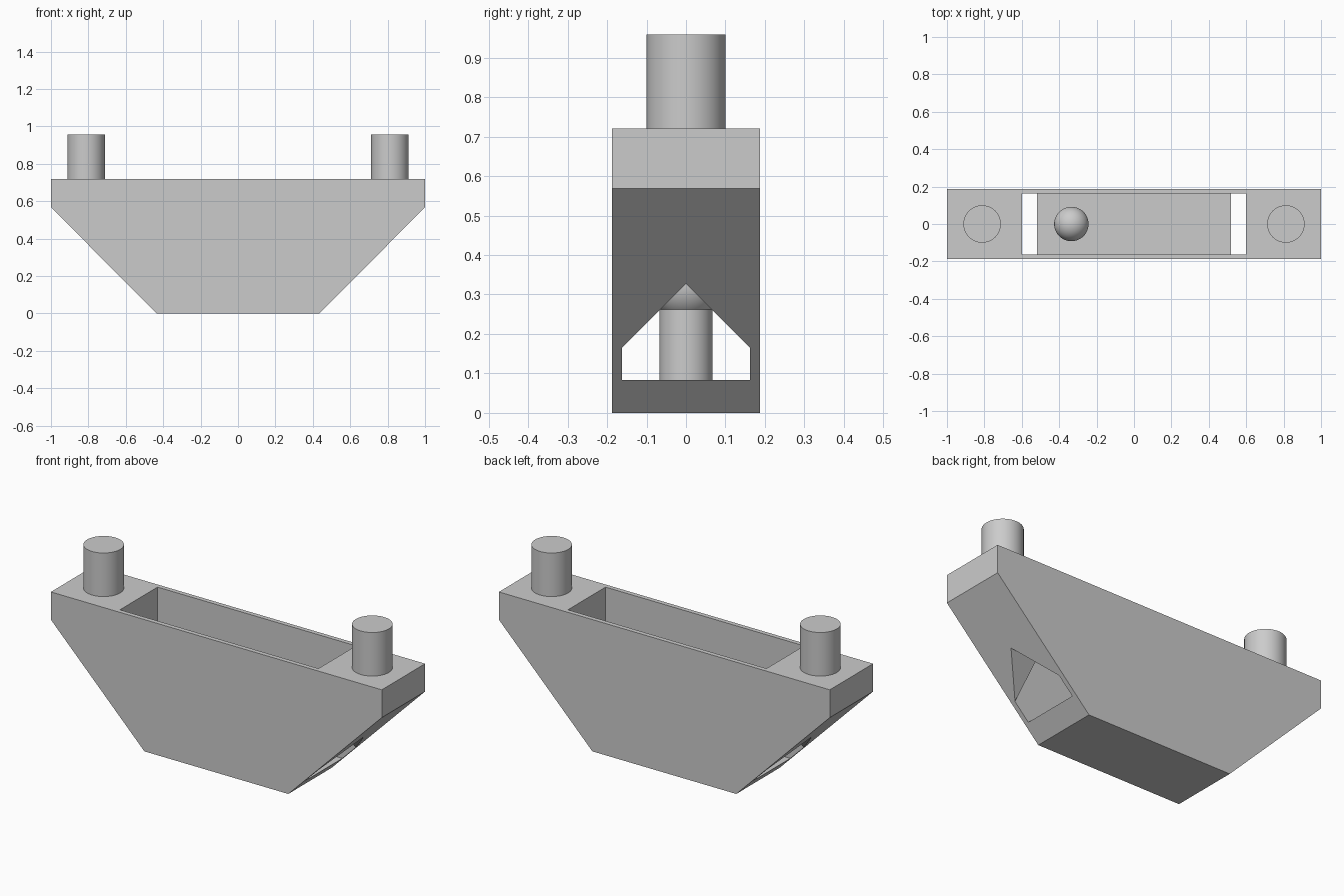
import bpy
import math
from mathutils import Vector

default = bpy.data.objects.get("Cube")
if default:
    bpy.data.objects.remove(default, do_unlink=True)

# Single plain grey material
grey = bpy.data.materials.new("light_grey")
grey.use_nodes = True
colour = (0.6, 0.6, 0.6, 1.0)
grey.diffuse_color = colour
grey.node_tree.nodes["Principled BSDF"].inputs["Base Color"].default_value = colour


def prism(name, profile, direction):
    """Extrude a closed outline of 3D points along a direction."""
    n = len(profile)
    start = [Vector(p) for p in profile]
    verts = start + [p + Vector(direction) for p in start]
    faces = [list(range(n))[::-1], list(range(n, 2 * n))]
    faces += [[i, (i + 1) % n, n + (i + 1) % n, n + i] for i in range(n)]
    mesh = bpy.data.meshes.new(name)
    mesh.from_pydata(verts, [], faces)
    obj = bpy.data.objects.new(name, mesh)
    bpy.context.collection.objects.link(obj)
    # Make the normals point outward
    bpy.context.view_layer.objects.active = obj
    bpy.ops.object.select_all(action='DESELECT')
    obj.select_set(True)
    bpy.ops.object.mode_set(mode='EDIT')
    bpy.ops.mesh.select_all(action='SELECT')
    bpy.ops.mesh.normals_make_consistent(inside=False)
    bpy.ops.object.mode_set(mode='OBJECT')
    mesh.materials.append(grey)
    return obj


def cut(target, cutter):
    """Subtract a cutter and discard it."""
    cutter.hide_render = True
    mod = target.modifiers.new("cut", 'BOOLEAN')
    mod.operation = 'DIFFERENCE'
    mod.solver = 'EXACT'
    mod.object = cutter
    bpy.context.view_layer.objects.active = target
    bpy.ops.object.modifier_apply(modifier=mod.name)
    bpy.data.objects.remove(cutter, do_unlink=True)


def post(name, x, radius, bottom, top):
    bpy.ops.mesh.primitive_cylinder_add(
        vertices=64, radius=radius, depth=top - bottom,
        location=(x, 0, (bottom + top) / 2))
    finish(name)


def finish(name):
    obj = bpy.context.object
    obj.name = name
    obj.data.materials.append(grey)
    bpy.ops.object.shade_smooth_by_angle(angle=math.radians(35))


# Main body: block with sloping ends
half_depth, top = 0.187, 0.72
half = [(0.435, 0), (1, 0.568), (1, top)]
outline = half + [(-x, z) for x, z in reversed(half)]
body = prism("body", [(x, -half_depth, z) for x, z in outline],
             (0, 2 * half_depth, 0))

# Open slot from the top down to the floor
inner, floor = 0.162, 0.083
slot = [(-0.6, -inner, floor), (0.6, -inner, floor),
        (0.6, inner, floor), (-0.6, inner, floor)]
cut(body, prism("slot_cutter", slot, (0, 0, 1)))

# Gabled passage through both sloping ends
w = inner - 0.0005
gable = [(-w, 0.09), (w, 0.09), (w, 0.166), (0, 0.327), (-w, 0.166)]
cut(body, prism("passage_cutter", [(-1.1, y, z) for y, z in gable],
                (2.2, 0, 0)))

# Pegs on the top
for side, x in (("left", 0.812), ("right", -0.812)):
    post(side + "_peg", x, 0.1, 0.71, 0.958)

# Ball-ended pin standing on the slot floor
pin_x = -0.335
post("pin_shaft", pin_x, 0.067, 0.075, 0.31)
bpy.ops.mesh.primitive_uv_sphere_add(
    segments=48, ring_count=24, radius=0.092, location=(pin_x, 0, 0.325))
finish("pin_ball")
